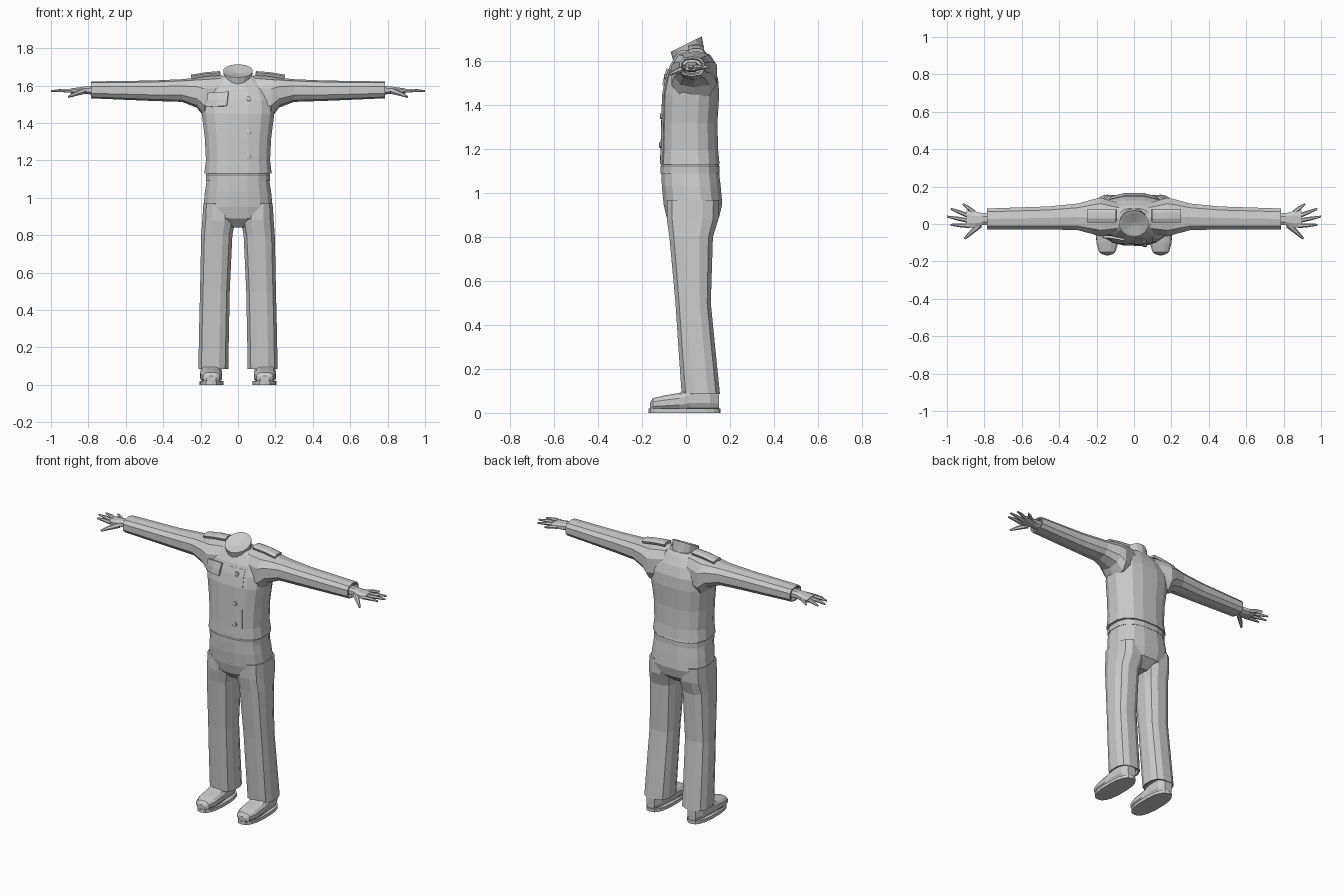
import bpy, bmesh
from math import cos, sin, pi
from mathutils import Vector
from mathutils.bvhtree import BVHTree

if "Cube" in bpy.data.objects:
    bpy.data.objects.remove(bpy.data.objects["Cube"])

ORDER = {'x': (2, 0, 1), 'y': (0, 2, 1), 'z': (0, 1, 2)}  # where (a, b, station) land


def finish(name, bm, mirror):
    bmesh.ops.recalc_face_normals(bm, faces=bm.faces[:])
    me = bpy.data.meshes.new(name)
    bm.to_mesh(me)
    bm.free()
    ob = bpy.data.objects.new(name, me)
    bpy.context.collection.objects.link(ob)
    if mirror:
        m = ob.modifiers.new("mirror", 'MIRROR')
        m.use_mirror_merge = False
    return ob


def rings(bm, axis, stations, n, p):
    """Loft rounded-box sections: (station, a0, a1, b0, b1[, tilt])."""
    prev = None
    loops = []
    for st in stations:
        s, a0, a1, b0, b1 = st[:5]
        tilt = st[5] if len(st) > 5 else 0
        loop = []
        for i in range(n):
            t = 2 * pi * (i + 0.5) / n
            ca, sa = cos(t), sin(t)
            ca = (abs(ca) ** (2 / p)) * (1 if ca > 0 else -1)
            sa = (abs(sa) ** (2 / p)) * (1 if sa > 0 else -1)
            a = (a0 + a1) / 2 + (a1 - a0) / 2 * ca
            b = (b0 + b1) / 2 + (b1 - b0) / 2 * sa
            w = s + tilt * b
            co = {'z': (a, b, w), 'x': (w, a, b), 'y': (a, w, b)}[axis]
            loop.append(bm.verts.new(co))
        if prev:
            for i in range(n):
                j = (i + 1) % n
                bm.faces.new((prev[i], prev[j], loop[j], loop[i]))
        prev = loop
        loops.append(loop)
    bm.faces.new(loops[0])
    bm.faces.new(loops[-1])


def loft(name, axis, stations, n=12, p=2.5, mirror=False):
    bm = bmesh.new()
    rings(bm, axis, stations, n, p)
    return finish(name, bm, mirror)


def tree(ob):
    bm = bmesh.new()
    bm.from_mesh(ob.data)
    t = BVHTree.FromBMesh(bm)
    bm.free()
    return t


def patch(name, rows, thick, mirror=False):
    """Strip of cloth through rows of points, given thickness."""
    bm = bmesh.new()
    vs = [[bm.verts.new(c) for c in r] for r in rows]
    for r0, r1 in zip(vs, vs[1:]):
        for i in range(len(r0) - 1):
            bm.faces.new((r0[i], r0[i + 1], r1[i + 1], r1[i]))
    ob = finish(name, bm, mirror)
    m = ob.modifiers.new("thickness", 'SOLIDIFY')
    m.thickness = thick
    m.offset = 0
    return ob


# Jacket body and sleeves
body = loft("jacket_body", 'z', [
    (1.13, -.183, .183, -.118, .155), (1.20, -.174, .174, -.115, .148),
    (1.32, -.18, .18, -.112, .145), (1.45, -.197, .197, -.108, .153),
    (1.52, -.198, .198, -.094, .148), (1.58, -.17, .17, -.075, .128),
    (1.63, -.12, .12, -.048, .10), (1.65, -.085, .085, -.04, .085)], 16, 2.6)
sleeve = loft("sleeve", 'x', [
    (.08, -.05, .115, 1.44, 1.655), (.18, -.07, .145, 1.43, 1.648),
    (.22, -.058, .135, 1.482, 1.642), (.30, -.036, .112, 1.513, 1.634),
    (.46, -.031, .096, 1.518, 1.627), (.785, -.031, .085, 1.532, 1.622),
    (.785, -.022, .076, 1.540, 1.614), (.765, -.018, .07, 1.545, 1.61)],
    10, 2.6, True)

# Collar with slanted, sunken top
loft("collar", 'z', [
    (1.595, -.07, .07, -.052, .09, .2), (1.678, -.08, .08, -.07, .072, .5),
    (1.678, -.07, .07, -.061, .062, .5), (1.665, -.01, .01, -.01, .01, .5)], 14, 2)

# Belt, hips and trouser legs
loft("belt", 'z', [(1.09, -.174, .174, -.118, .155),
                   (1.123, -.174, .174, -.118, .155),
                   (1.135, -.165, .165, -.108, .145)], 16, 2.6)
loft("trouser_hips", 'z', [
    (1.10, -.169, .169, -.114, .152), (1.03, -.18, .18, -.112, .16),
    (.95, -.188, .188, -.104, .167), (.89, -.17, .17, -.09, .152),
    (.84, -.06, .06, -.04, .09)], 16, 2.6)
loft("trouser_leg", 'z', [
    (.97, .025, .187, -.09, .152), (.88, .012, .193, -.09, .15),
    (.80, .028, .199, -.078, .125), (.50, .042, .205, -.05, .115),
    (.30, .046, .21, -.037, .135), (.085, .05, .214, -.022, .157),
    (.085, .06, .205, -.012, .148), (.11, .065, .2, -.008, .143)],
    12, 2.7, True)

# Shoes: sole and upper
loft("shoe_sole", 'z', [(0, .078, .207, -.17, .158), (.02, .078, .207, -.17, .158)],
     18, 2.5, True)
loft("shoe_upper", 'y', [
    (-.164, .118, .168, .015, .048), (-.15, .098, .188, .012, .068),
    (-.10, .083, .203, .01, .08), (-.03, .083, .204, .01, .092),
    (.02, .088, .2, .01, .118), (.11, .092, .195, .01, .122),
    (.15, .115, .172, .012, .11)], 12, 2.7, True)

# Hand: palm, four spread fingers and a thumb
bm = bmesh.new()
rings(bm, 'x', [(.76, -.008, .06, 1.55, 1.60), (.81, -.008, .06, 1.553, 1.598),
                (.85, -.022, .07, 1.553, 1.592), (.895, -.02, .075, 1.558, 1.585)], 8, 2.4)


def digit(bm, pts, radii):
    prev = None
    for k, (c, r) in enumerate(zip(pts, radii)):
        d = (Vector(pts[-1]) - Vector(pts[0])).normalized()
        side = d.cross(Vector((0, 0, 1))).normalized()
        up = side.cross(d)
        loop = [bm.verts.new(Vector(c) + r * (cos(i * pi / 3) * side + sin(i * pi / 3) * up))
                for i in range(6)]
        if prev:
            for i in range(6):
                bm.faces.new((prev[i], prev[(i + 1) % 6], loop[(i + 1) % 6], loop[i]))
        else:
            bm.faces.new(loop)
        prev = loop
    bm.faces.new(prev)


for y0, tx, ty in [(-.01, .98, -.004), (.017, 1.0, .04), (.042, .98, .082), (.062, .915, .108)]:
    x0 = .88 if ty < .1 else .855
    mid = ((x0 + tx) / 2, (y0 + ty) / 2, 1.574)
    digit(bm, [(x0, y0, 1.572), mid, (tx, ty, 1.571)], [.012, .0105, .005])
digit(bm, [(.825, -.005, 1.57), (.87, -.045, 1.555), (.905, -.078, 1.54)], [.017, .012, .006])
finish("hand", bm, True)

# Shoulder straps
patch("shoulder_strap",
      [[(x, y, z - (.008 if y in (.012, .078) else 0)) for y in (.012, .03, .06, .078)]
       for x, z in ((.095, 1.670), (.17, 1.664), (.25, 1.651))], .016, True)

# Details laid on the chest
trees = [tree(body), tree(sleeve)]


def chest(x, z, lift):
    hits = [t.ray_cast(Vector((abs(x), -1, z)), Vector((0, 1, 0)))[0] for t in trees]
    return Vector((x, min(h.y for h in hits if h) - lift, z))


# Pocket flap, slightly tilted
patch("pocket_flap",
      [[chest(-.165 + .11 * u + .008 * (v - .5), 1.485 + .075 * v + .006 * u, .004) for u in (0, .5, 1)]
       for v in (0, .5, 1)], .014)

# Overlapping front panel
patch("front_panel",
      [[chest(x, z, .0) for x in (0, .055, .10)]
       for z in (1.135, 1.2, 1.32, 1.45, 1.52, 1.56)], .006)

# Buttons
for i, z in enumerate((1.22, 1.35, 1.53)):
    c = chest(.057, z, .005)
    loft(f"button_{i + 1}", 'y', [(c.y + .006, c.x - .013, c.x + .013, z - .013, z + .013),
                                  (c.y - .004, c.x - .013, c.x + .013, z - .013, z + .013),
                                  (c.y - .006, c.x - .009, c.x + .009, z - .009, z + .009)], 10, 2)
